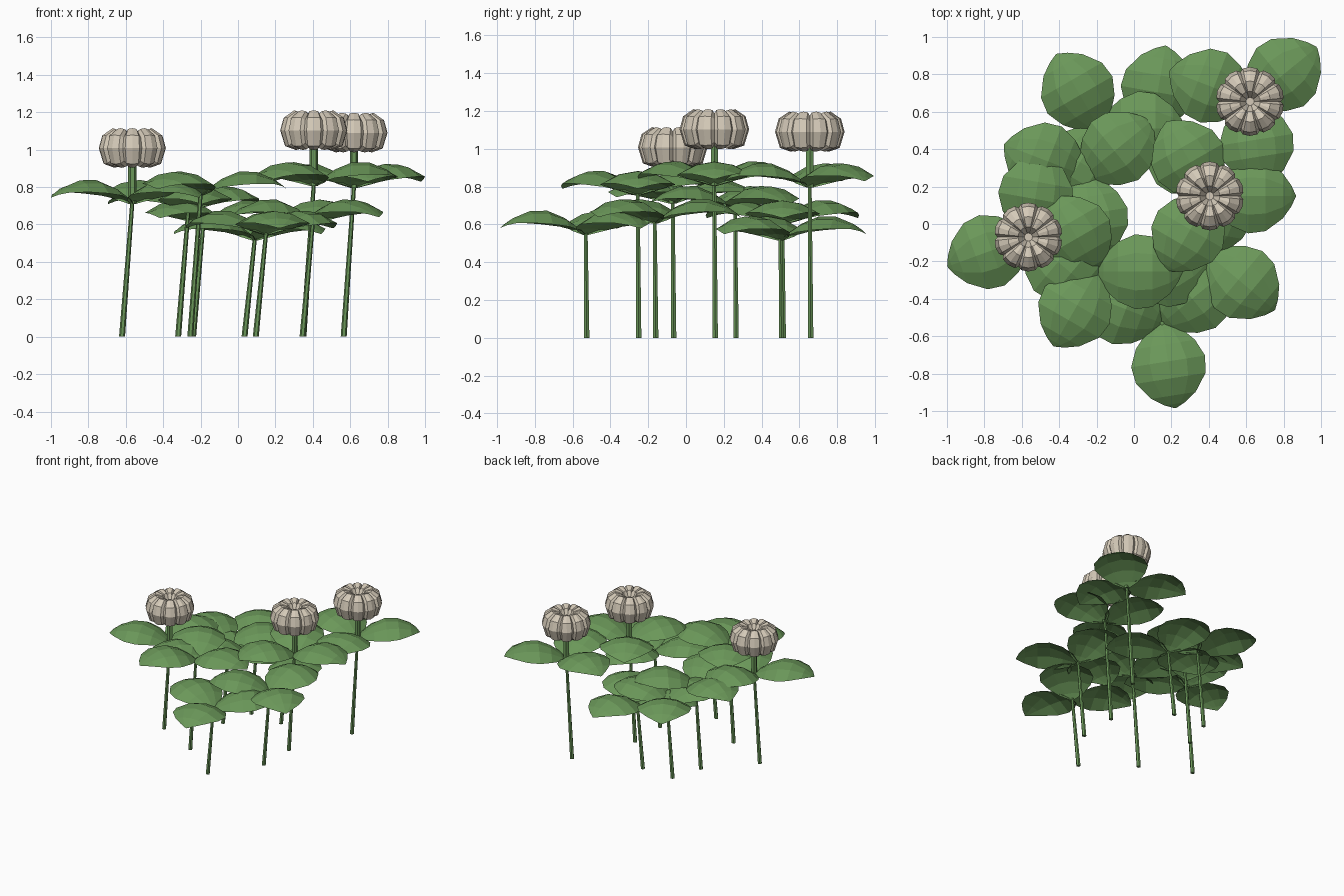
import bpy, math
from mathutils import Vector

if "Cube" in bpy.data.objects:
    bpy.data.objects.remove(bpy.data.objects["Cube"], do_unlink=True)


def material(name, rgb):
    m = bpy.data.materials.new(name)
    m.use_nodes = True
    m.diffuse_color = (*rgb, 1)
    m.node_tree.nodes["Principled BSDF"].inputs["Base Color"].default_value = (*rgb, 1)
    return m


GREEN = material("leaf green", (0.145, 0.31, 0.10))
CREAM = material("petal cream", (0.66, 0.59, 0.48))


def add_grid(name, rows, mat, closed=False):
    """Make a mesh by bridging equal-length rows of points."""
    n = len(rows[0])
    faces = []
    for i in range(len(rows) - 1):
        for j in range(n if closed else n - 1):
            k = (j + 1) % n
            faces.append((i * n + j, i * n + k, (i + 1) * n + k, (i + 1) * n + j))
    if closed:
        faces.append(tuple(reversed(range(n))))
        faces.append(tuple(range((len(rows) - 1) * n, len(rows) * n)))
    mesh = bpy.data.meshes.new(name)
    mesh.from_pydata([p for row in rows for p in row], [], faces)
    mesh.materials.append(mat)
    mesh.update()
    obj = bpy.data.objects.new(name, mesh)
    bpy.context.collection.objects.link(obj)
    return obj


def ring(centre, radius, sides=6):
    return [Vector(centre) + Vector((radius * math.cos(a), radius * math.sin(a), 0))
            for a in (math.tau * i / sides for i in range(sides))]


# Leaf stations: fraction of length, half width, spine height
LEAF = [(0, .015, 0), (.08, .09, .035), (.25, .16, .09), (.45, .2, .128),
        (.65, .188, .126), (.85, .12, .088), (.95, .055, .055), (1, .004, .035)]
LENGTH = 0.46


def add_leaf(name, origin, angle):
    rows = []
    for t, w, h in LEAF:
        rows.append([(t * LENGTH, -s * w, h - 1.8 * (s * w) ** 2)
                     for s in (1, .5, 0, -.5, -1)])
    leaf = add_grid(name, rows, GREEN)
    leaf.location = origin
    leaf.rotation_euler.z = math.radians(angle)


# Blossom profile: radius, height from its middle
BLOSSOM = [(.02, -.085), (.1, -.105), (.158, -.085), (.184, 0),
           (.165, .07), (.11, .107), (.055, .09), (.022, .03)]
LOBES = 10


def add_blossom(name, centre):
    rows = []
    for r, z in BLOSSOM:
        row = []
        for i in range(LOBES):
            for offset, f in ((0, .9), (.16, .98), (.5, 1), (.84, .98)):
                a = math.tau * (i + offset) / LOBES
                # grooves between lobes sink inwards and towards the middle
                row.append((r * f * math.cos(a), r * f * math.sin(a), z * (2 * f - 1)))
        rows.append(row)
    add_grid(name, rows, CREAM, closed=True).location = centre


# Plants: x and y of the stem top, height of the leaf joint, first leaf angle,
# height of the blossom (0 for none)
PLANTS = [
    ("left_flower", -.565, -.07, .71, 80, 1.008),
    ("middle_flower", .405, .15, .805, 0, 1.103),
    ("right_flower", .62, .655, .795, 39, 1.09),
    ("front_plant", .15, -.53, .545, 39, 0),
    ("back_plant", .09, .50, .515, 80, 0),
    ("low_plant", .40, -.165, .605, 80, 0),
    ("back_left_plant", -.185, .51, .60, 0, 0),
    ("tall_plant", -.2, -.255, .755, 0, 0),
    ("side_plant", -.265, .26, .675, 39, 0),
]

for name, x, y, joint, angle, bloom in PLANTS:
    # leaning stem
    add_grid(name + "_stem", [ring((x - .055, y + .005, 0), .016),
                              ring((x, y, joint + .01), .011)], GREEN, closed=True)
    # three leaves around the joint
    for i in range(3):
        add_leaf(f"{name}_leaf_{i + 1}", (x, y, joint), angle + 120 * i)
    # stalk and blossom
    if bloom:
        add_grid(name + "_stalk", [ring((x, y, joint), .022),
                                   ring((x, y, bloom - .06), .022)], GREEN, closed=True)
        add_blossom(name + "_blossom", (x, y, bloom))
